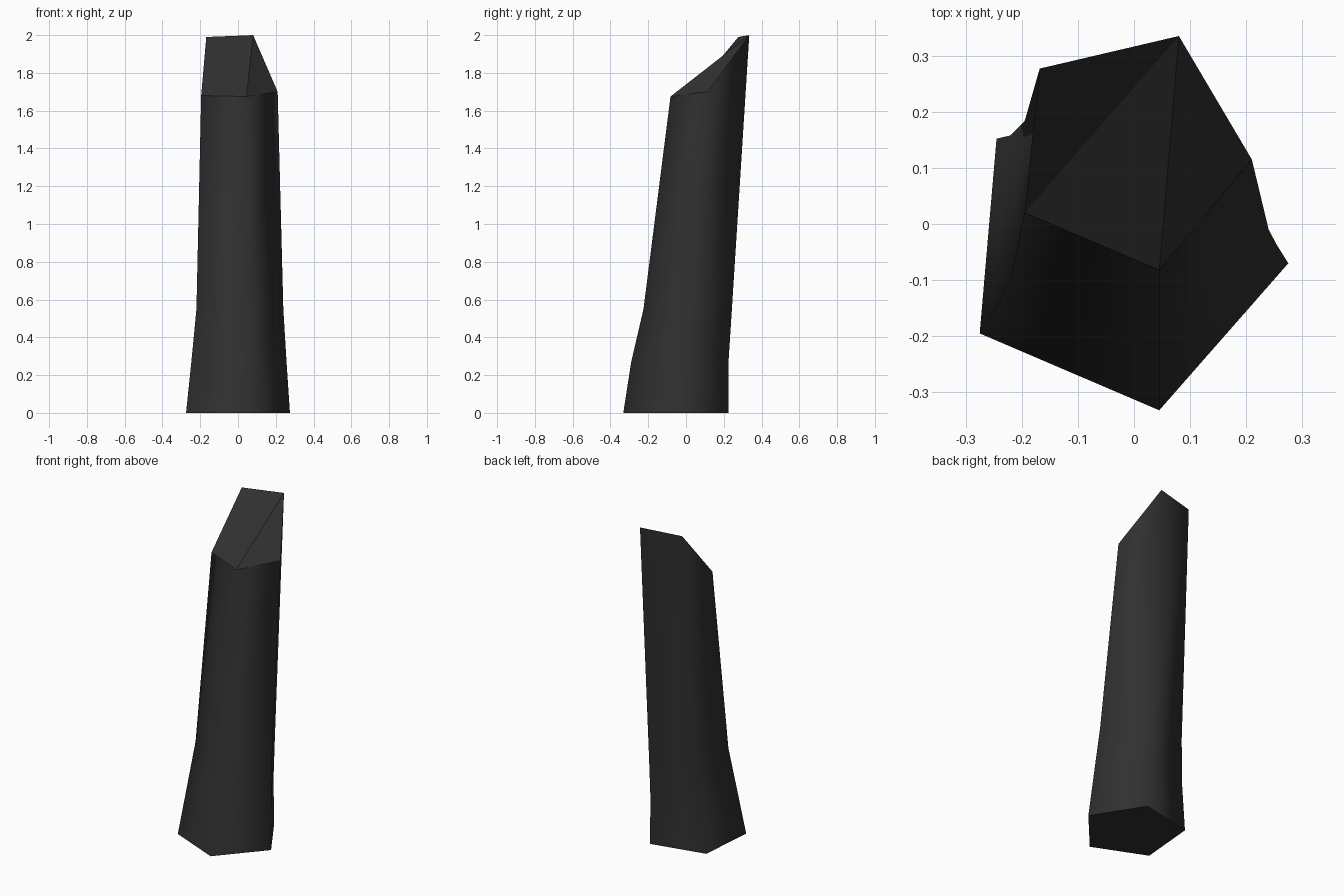
import bpy
import bmesh

cube = bpy.data.objects.get("Cube")
if cube:
    bpy.data.objects.remove(cube, do_unlink=True)

# Single dark stone colour
stone = bpy.data.materials.new("charcoal_stone")
stone.use_nodes = True
colour = (0.03, 0.03, 0.03, 1)
stone.diffuse_color = colour
bsdf = stone.node_tree.nodes["Principled BSDF"]
bsdf.inputs["Base Color"].default_value = colour
bsdf.inputs["Roughness"].default_value = 0.8

# Five-sided cross-sections: flared foot, two waists, slanted broken tip
foot = [(-.275, -.195, 0), (.045, -.332, 0), (.275, -.07, 0), (.09, .225, 0), (-.245, .152, 0)]
ankle = [(-.247, -.15, .27), (.045, -.29, .27), (.257, -.042, .27), (.085, .225, .27), (-.22, .158, .27)]
waist = [(-.22, -.1, .55), (.045, -.225, .55), (.24, -.01, .55), (.083, .243, .55), (-.195, .183, .55)]
tip = [(-.195, .02, 1.68), (.045, -.082, 1.675), (.21, .115, 1.7), (.08, .335, 2), (-.168, .277, 1.99)]

bm = bmesh.new()
rings = [[bm.verts.new(p) for p in ring] for ring in (foot, ankle, waist, tip)]

# Smooth sides; the flared foot band is split on its diagonals
for level, (low, high) in enumerate(zip(rings, rings[1:])):
    for i in range(len(low)):
        j = (i + 1) % len(low)
        if level == 0:
            faces = [(low[i], low[j], high[i]), (low[j], high[j], high[i])]
        else:
            faces = [(low[i], low[j], high[j], high[i])]
        for verts in faces:
            bm.faces.new(verts).smooth = True

# Flat underside and faceted broken top
bm.faces.new(reversed(rings[0]))
a, b, c, d, e = rings[-1]
for verts in ((a, b, d), (b, c, d), (a, d, e)):
    bm.faces.new(verts)

# Crisp rims between the sides and the two ends
for edge in bm.edges:
    if any(not f.smooth for f in edge.link_faces):
        edge.smooth = False

mesh = bpy.data.meshes.new("stone_pillar")
bm.to_mesh(mesh)
bm.free()
mesh.materials.append(stone)
pillar = bpy.data.objects.new("stone_pillar", mesh)
bpy.context.collection.objects.link(pillar)
